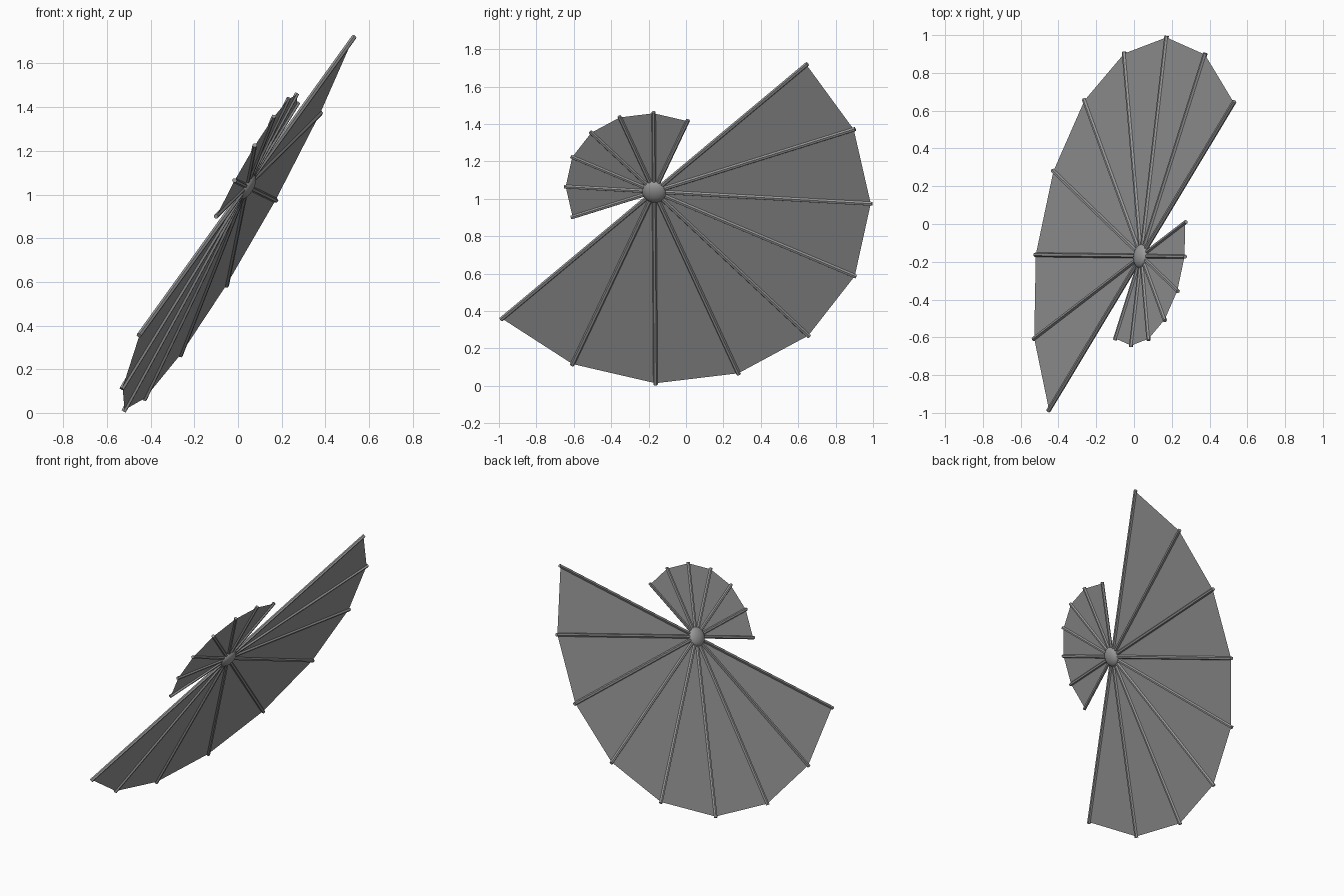
import bpy, bmesh
from math import radians, cos, sin
from mathutils import Vector, Matrix

if "Cube" in bpy.data.objects:
    bpy.data.objects.remove(bpy.data.objects["Cube"])

# Tilted plane shared by both fans
hub = Vector((0.039, -0.17, 1.038))
u = Vector((0.49, 0.815, 0.68)).normalized()
v = Vector((-0.30, 0.815, -0.765))
v = (v - u * v.dot(u)).normalized()
n = u.cross(v)

# Dark grey for every part
dark = bpy.data.materials.new("dark_grey")
dark.diffuse_color = (0.32, 0.32, 0.32, 1)
dark.use_nodes = True
dark.node_tree.nodes["Principled BSDF"].inputs["Base Color"].default_value = dark.diffuse_color


def direction(deg):
    a = radians(deg)
    return u * cos(a) + v * sin(a)


def obj_from(bm, name):
    me = bpy.data.meshes.new(name)
    bm.to_mesh(me)
    bm.free()
    me.materials.append(dark)
    ob = bpy.data.objects.new(name, me)
    bpy.context.collection.objects.link(ob)
    return ob


def frame(d, centre):
    # local z along d, local x along the fan normal
    m = Matrix((n, d.cross(n), d)).transposed().to_4x4()
    m.translation = centre
    return m


def fan(name, angles, radius, thick):
    # thin membrane panels between ribs
    bm = bmesh.new()
    c = bm.verts.new(hub)
    tips = [bm.verts.new(hub + direction(a) * (radius - 0.008)) for a in angles]
    for p, q in zip(tips, tips[1:]):
        bm.faces.new((c, p, q))
    obj_from(bm, name + "_membrane")
    # straight ribs
    bm = bmesh.new()
    for a in angles:
        d = direction(a)
        bmesh.ops.create_cone(bm, cap_ends=True, segments=6, radius1=thick,
                              radius2=thick, depth=radius,
                              matrix=frame(d, hub + d * radius / 2))
    obj_from(bm, name + "_ribs")


fan("large_fan", [22.5 * i for i in range(9)], 1.175, 0.012)
fan("small_fan", [-22.5 * i for i in range(1, 8)], 0.485, 0.011)

# Flattened hub button
bm = bmesh.new()
bmesh.ops.create_uvsphere(bm, u_segments=24, v_segments=14, radius=0.065)
bmesh.ops.scale(bm, vec=(1, 1, 0.52), verts=bm.verts)
m = Matrix((u, v, n)).transposed().to_4x4()
m.translation = hub
bm.transform(m)
for f in bm.faces:
    f.smooth = True
obj_from(bm, "hub")
